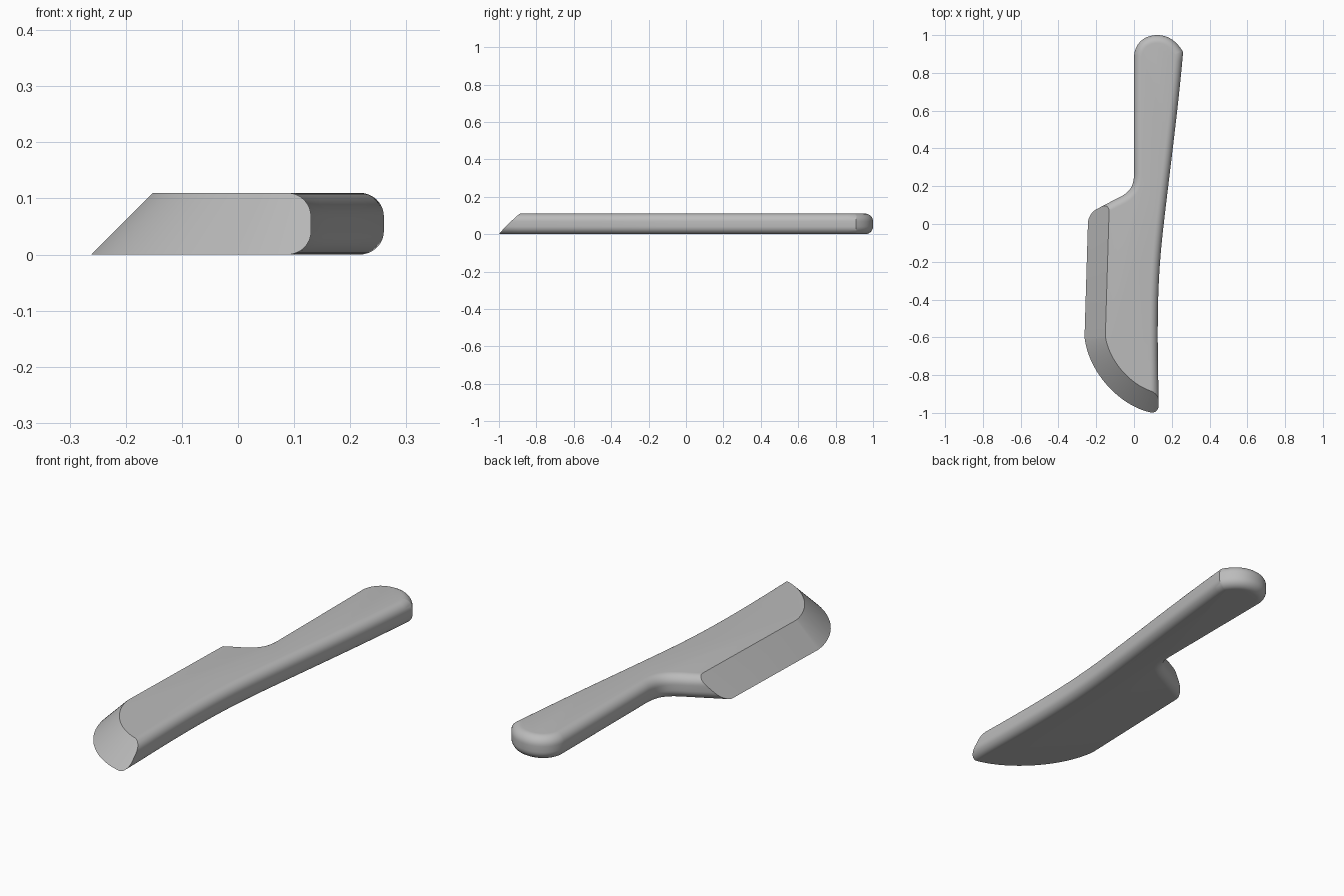
import bpy, bmesh, math
from mathutils import Vector
from mathutils.geometry import interpolate_bezier

if "Cube" in bpy.data.objects:
    bpy.data.objects.remove(bpy.data.objects["Cube"])

THICK, ROUND = 0.11, 0.042

grey = bpy.data.materials.new("plain grey")
grey.use_nodes = True
grey.diffuse_color = (0.5, 0.5, 0.5, 1)
grey.node_tree.nodes["Principled BSDF"].inputs["Base Color"].default_value = (0.5, 0.5, 0.5, 1)


def curve(a, b, c, d, steps=16):
    """Points along a bezier, without its last point."""
    return [p.to_2d() for p in interpolate_bezier(*[Vector((*p, 0)) for p in (a, b, c, d)], steps + 1)][:-1]


def inset(points, dist):
    """Move a counter-clockwise outline inward with mitred corners."""
    result = []
    for i, p in enumerate(points):
        before = (p - points[i - 1]).normalized()
        after = (points[(i + 1) % len(points)] - p).normalized()
        n1, n2 = Vector((-before.y, before.x)), Vector((-after.y, after.x))
        result.append(p + (n1 + n2) * dist / (1 + n1.dot(n2)))
    return result


def layered_solid(name, outline, layers):
    """Stack inset copies of an outline; layers are (height, inset)."""
    bm = bmesh.new()
    rings = [[bm.verts.new((p.x, p.y, z)) for p in inset(outline, d)] for z, d in layers]
    n = len(outline)
    for low, high in zip(rings, rings[1:]):
        for i in range(n):
            j = (i + 1) % n
            bm.faces.new((low[i], low[j], high[j], high[i]))
    bm.faces.new(rings[0][::-1])
    bm.faces.new(rings[-1])
    bmesh.ops.recalc_face_normals(bm, faces=bm.faces)
    mesh = bpy.data.meshes.new(name)
    bm.to_mesh(mesh)
    bm.free()
    mesh.materials.append(grey)
    obj = bpy.data.objects.new(name, mesh)
    bpy.context.collection.objects.link(obj)
    return obj


# Body outline: spine, handle end, handle side, shoulder, oversized blade
body = [Vector((0.132, -1.3))]
body += curve((0.13, -0.9), (0.115, -0.3), (0.14, -0.15), (0.175, 0.15))
body += curve((0.175, 0.15), (0.205, 0.4), (0.237, 0.65), (0.26, 0.91))
body += curve((0.26, 0.91), (0.225, 0.97), (0.18, 1.0), (0.122, 1.0))
body += curve((0.122, 1.0), (0.05, 1.0), (0, 0.95), (0, 0.88))
body += curve((0, 0.27), (0, 0.19), (-0.025, 0.165), (-0.1, 0.13))
body += [Vector(p) for p in ((-0.1, 0.13), (-0.5, -0.08), (-0.5, -1.3))]

# Rounded top and bottom rims
arc = [math.pi / 2 * i / 8 for i in range(9)]
lower = [(ROUND * (1 - math.cos(a)), ROUND * (1 - math.sin(a))) for a in arc]
upper = [(THICK - z, d) for z, d in reversed(lower)]
knife = layered_solid("knife_body", body, lower + upper)

# Sloped cutting edge that trims the blade
edge = [Vector((-0.235, 0.3))]
edge += curve((-0.262, -0.6), (-0.24, -0.79), (-0.07, -0.97), (0.1, -1.0), 24)
edge += [Vector(p) for p in ((0.1, -1.0), (0.3, -1.03), (1.5, -1.03), (1.5, 2), (-0.235, 2))]
trim = layered_solid("edge_cutter", edge, [(-0.05, -0.05), (0.16, 0.16)])
trim.hide_render = True

cut = knife.modifiers.new("cutting edge", "BOOLEAN")
cut.operation, cut.solver, cut.object = "INTERSECT", "EXACT", trim
for o in bpy.context.selected_objects:
    o.select_set(False)
bpy.context.view_layer.objects.active = knife
knife.select_set(True)
bpy.ops.object.modifier_apply(modifier=cut.name)
bpy.data.objects.remove(trim)
bpy.ops.object.shade_smooth_by_angle(angle=math.radians(30))
